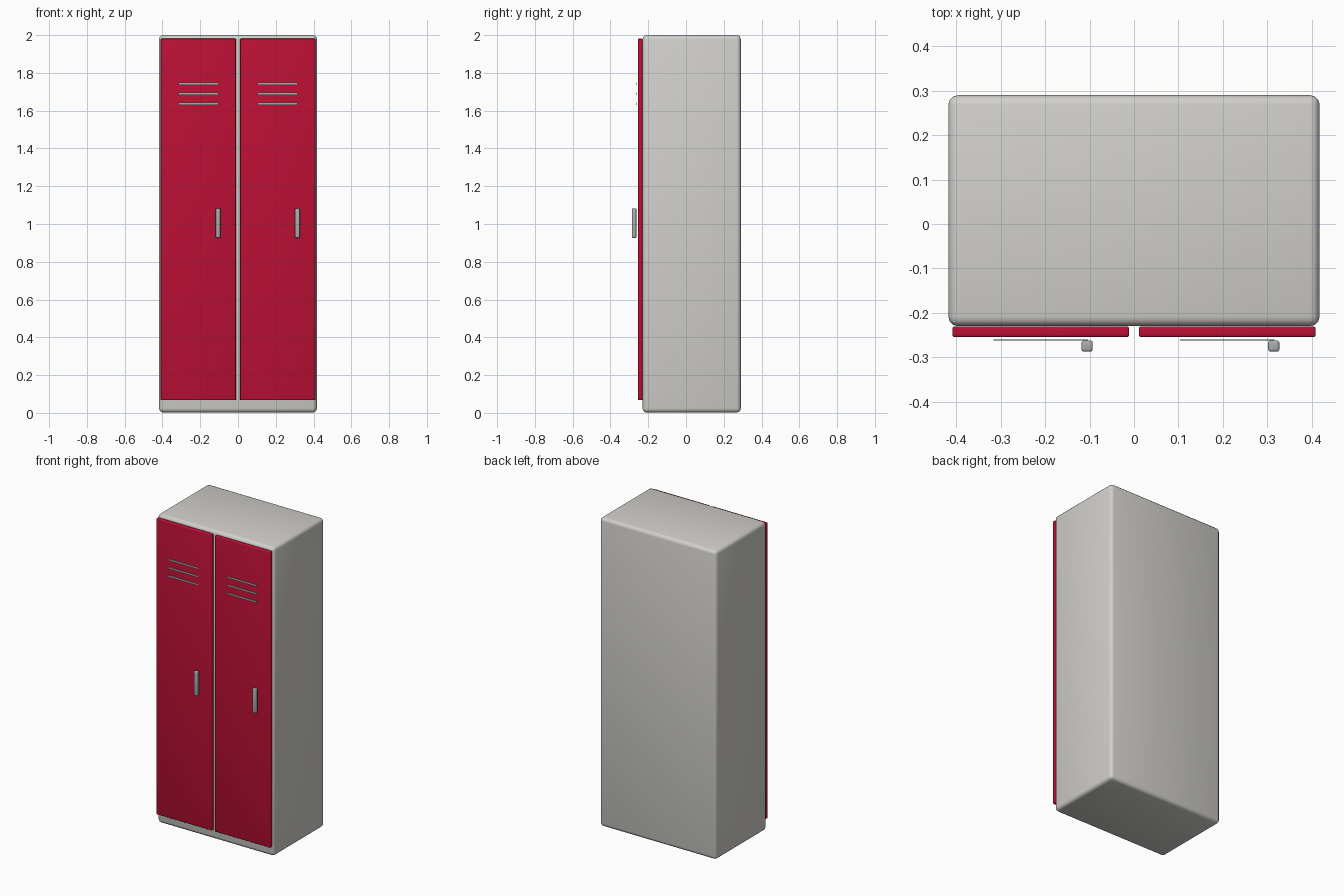
import bpy, math

if "Cube" in bpy.data.objects:
    bpy.data.objects.remove(bpy.data.objects["Cube"])


def material(name, rgb):
    m = bpy.data.materials.new(name)
    m.diffuse_color = (*rgb, 1)
    m.use_nodes = True
    m.node_tree.nodes["Principled BSDF"].inputs["Base Color"].default_value = m.diffuse_color
    return m


PAINT = material("pale_paint", (0.64, 0.63, 0.60))
RED = material("red_paint", (0.50, 0.005, 0.035))
METAL = material("grey_metal", (0.40, 0.42, 0.43))


def box(name, x, y, z, mat, bevel=0.0, segments=3):
    """Box from (min, max) ranges, with optional rounded edges."""
    bpy.ops.mesh.primitive_cube_add(
        size=1, location=[(a + b) / 2 for a, b in (x, y, z)])
    ob = bpy.context.object
    ob.name = name
    ob.scale = [b - a for a, b in (x, y, z)]
    bpy.ops.object.transform_apply(location=False, rotation=False, scale=True)
    ob.data.materials.append(mat)
    if bevel:
        mod = ob.modifiers.new("rounded_edges", 'BEVEL')
        mod.width = bevel
        mod.segments = segments
        bpy.ops.object.modifier_apply(modifier=mod.name)
        bpy.ops.object.shade_smooth_by_angle(angle=math.radians(35))
    return ob


# Cabinet body
box("cabinet", (-0.418, 0.418), (-0.23, 0.29), (0.002, 2.0), PAINT, 0.022)

# Two doors, each with three vent slats and a handle (same hand on both)
for side, cx in (("left", -0.21), ("right", 0.21)):
    box(f"{side}_door", (cx - 0.199, cx + 0.199), (-0.2545, -0.2305),
        (0.067, 1.981), RED, 0.005)
    for i in range(3):
        z = 1.637 + i * 0.053
        box(f"{side}_vent_{i + 1}", (cx - 0.106, cx + 0.106),
            (-0.2625, -0.2595), (z - 0.006, z + 0.006), METAL)
    box(f"{side}_handle", (cx + 0.092, cx + 0.117), (-0.287, -0.2625),
        (0.927, 1.083), METAL, 0.005)
